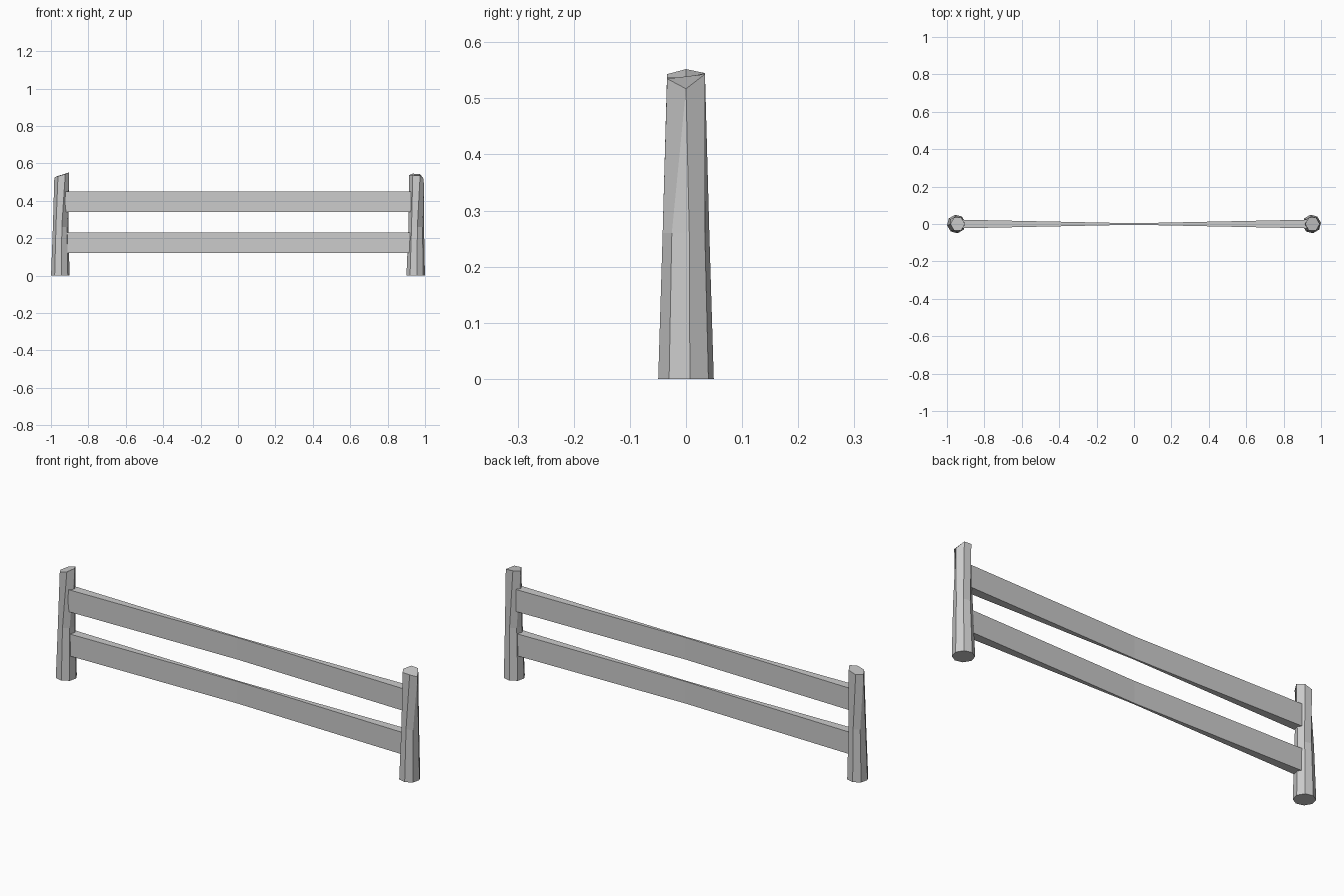
import bpy, bmesh
from math import sin, cos, radians

if "Cube" in bpy.data.objects:
    bpy.data.objects.remove(bpy.data.objects["Cube"])

BASE = [8 + 45 * i for i in range(8)]              # octagonal foot
TOP = [0, 60, 120, 180, 180, 240, 300, 0]          # corners merge into six at the top


def finish(name, bm):
    bmesh.ops.remove_doubles(bm, verts=bm.verts, dist=0.0005)
    bmesh.ops.recalc_face_normals(bm, faces=bm.faces)
    me = bpy.data.meshes.new(name)
    bm.to_mesh(me)
    bm.free()
    bpy.context.collection.objects.link(bpy.data.objects.new(name, me))


def loft(bm, rings):
    rows = [[bm.verts.new(p) for p in ring] for ring in rings]
    n = len(rows[0])
    for a, b in zip(rows, rows[1:]):
        for i in range(n):
            j = (i + 1) % n
            bm.faces.new((a[i], a[j], b[j], b[i]))
    bm.faces.new(rows[0][::-1])
    bm.faces.new(rows[-1])


# Rough-hewn posts: octagonal foot, pinched waist, slanted hexagonal top
def post(name, foot_x, waist_x, top_x, heights):
    def ring(cx, r, angles, z):
        return [(cx + r * cos(radians(a)), r * sin(radians(a)), z[a] if isinstance(z, dict) else z)
                for a in angles]
    bm = bmesh.new()
    loft(bm, [ring(foot_x, 0.05, BASE, 0),
              ring(waist_x, 0.042, BASE, 0.26),
              ring(top_x, 0.039, TOP, heights)])
    finish(name, bm)


post("left_post", -0.95, -0.948, -0.943,
     {0: 0.552, 60: 0.545, 120: 0.533, 180: 0.525, 240: 0.532, 300: 0.543})
post("right_post", 0.95, 0.953, 0.954,
     {0: 0.517, 60: 0.543, 120: 0.545, 180: 0.537, 240: 0.537, 300: 0.535})


# Rails: planks thick at the ends and pinched thin at the middle
def rail(name, z0, z1):
    bm = bmesh.new()
    loft(bm, [[(x, -t, z0), (x, t, z0), (x, t, z1), (x, -t, z1)]
              for x, t in ((-0.925, 0.023), (0, 0.004), (0.925, 0.023))])
    finish(name, bm)


rail("upper_rail", 0.34, 0.45)
rail("lower_rail", 0.12, 0.23)
